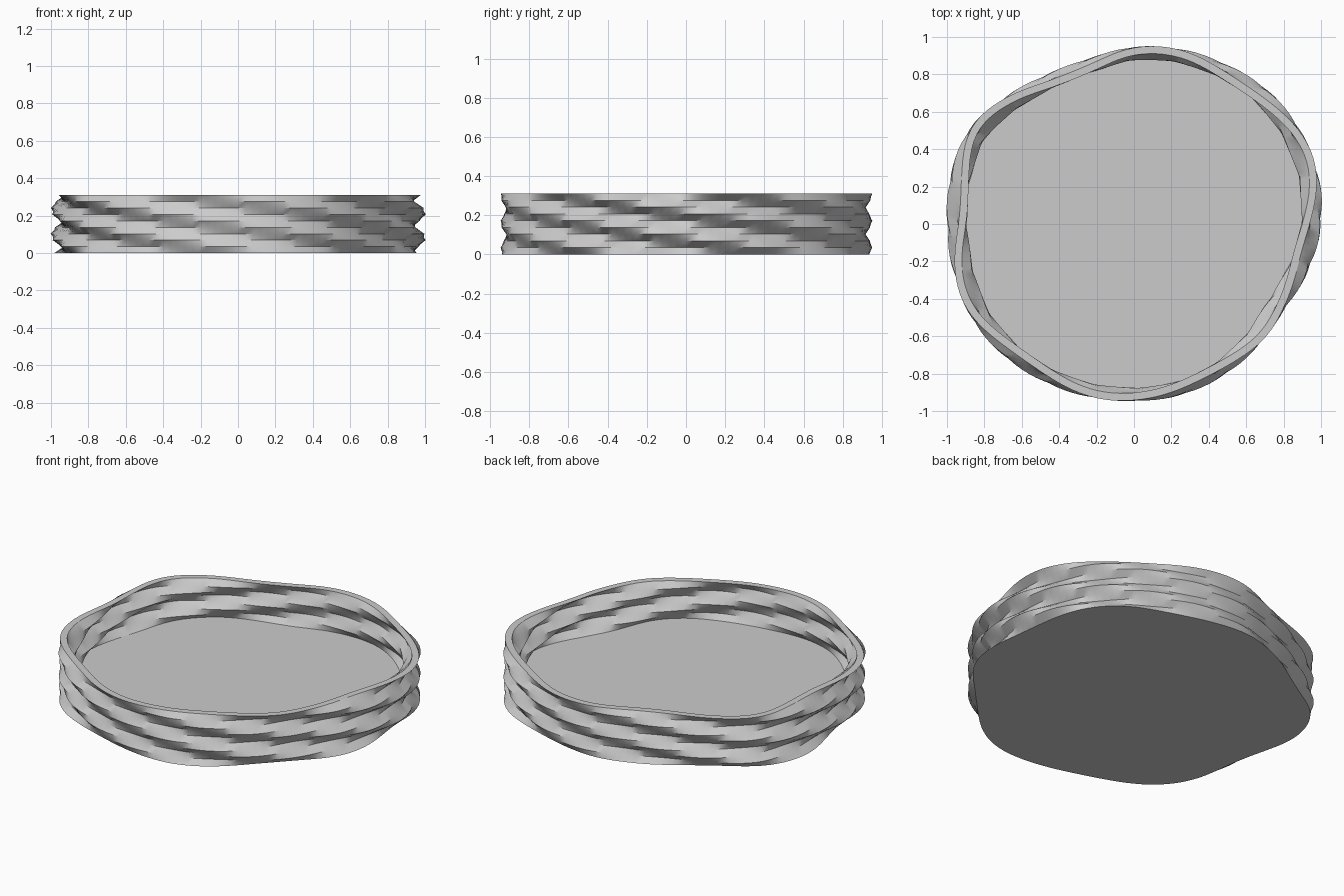
import bpy
import bmesh
from math import sin, cos, pi, tau

if "Cube" in bpy.data.objects:
    bpy.data.objects.remove(bpy.data.objects["Cube"])

SEGMENTS = 144
LEVELS = 10
HEIGHT = 0.31
HALF_WALL = 0.02
FLOOR_LEVEL = 2

# Mean wall radius every 15 degrees, counter-clockwise from +x
MEAN = [.945, .965, .97, .965, .945, .93, .91, .88, .885, .92, .965, .96,
        .945, .945, .953, .945, .93, .918, .91, .91, .90, .885, .875, .91]


def mean_radius(angle):
    """Smooth closed interpolation of the mean radii."""
    n = len(MEAN)
    s = angle / tau * n
    i = int(s)
    t = s - i
    a, b, c, d = (MEAN[(i + k) % n] for k in (-1, 0, 1, 2))
    return b + t * ((c - a) + t * (2*a - 5*b + 4*c - d + t * (3*b - a - 3*c + d))) / 2


def wall_radius(angle, z):
    """Mean outline plus six shallow ridges that spiral up the wall."""
    depth = 0.027 + 0.010 * cos(2 * angle)
    return mean_radius(angle) + depth * sin(6 * angle + tau * z / 0.134 - 2.75)


def add_ring(bm, level, offset):
    z = HEIGHT * level / (LEVELS - 1)
    ring = []
    for i in range(SEGMENTS):
        a = tau * i / SEGMENTS
        r = wall_radius(a, z) + offset
        ring.append(bm.verts.new((r * cos(a), r * sin(a), z)))
    return ring


# Tray: outer wall upward, rim, inner wall down to the floor
bm = bmesh.new()
rings = [add_ring(bm, k, HALF_WALL) for k in range(LEVELS)]
rings += [add_ring(bm, k, -HALF_WALL) for k in range(LEVELS - 1, FLOOR_LEVEL - 1, -1)]
for low, high in zip(rings, rings[1:]):
    for i in range(SEGMENTS):
        j = (i + 1) % SEGMENTS
        bm.faces.new((low[i], low[j], high[j], high[i]))
bm.faces.new(rings[0][::-1])   # underside
bm.faces.new(rings[-1])        # floor

mesh = bpy.data.meshes.new("wavy_tray")
bm.to_mesh(mesh)
bm.free()
tray = bpy.data.objects.new("wavy_tray", mesh)
bpy.context.collection.objects.link(tray)

# Plain grey
grey = bpy.data.materials.new("plain_grey")
grey.use_nodes = True
colour = (0.6, 0.6, 0.6, 1)
grey.diffuse_color = colour
grey.node_tree.nodes["Principled BSDF"].inputs["Base Color"].default_value = colour
mesh.materials.append(grey)

# Smooth shading with crisp ridges
bpy.context.view_layer.objects.active = tray
tray.select_set(True)
bpy.ops.object.shade_smooth_by_angle(angle=pi / 6)
